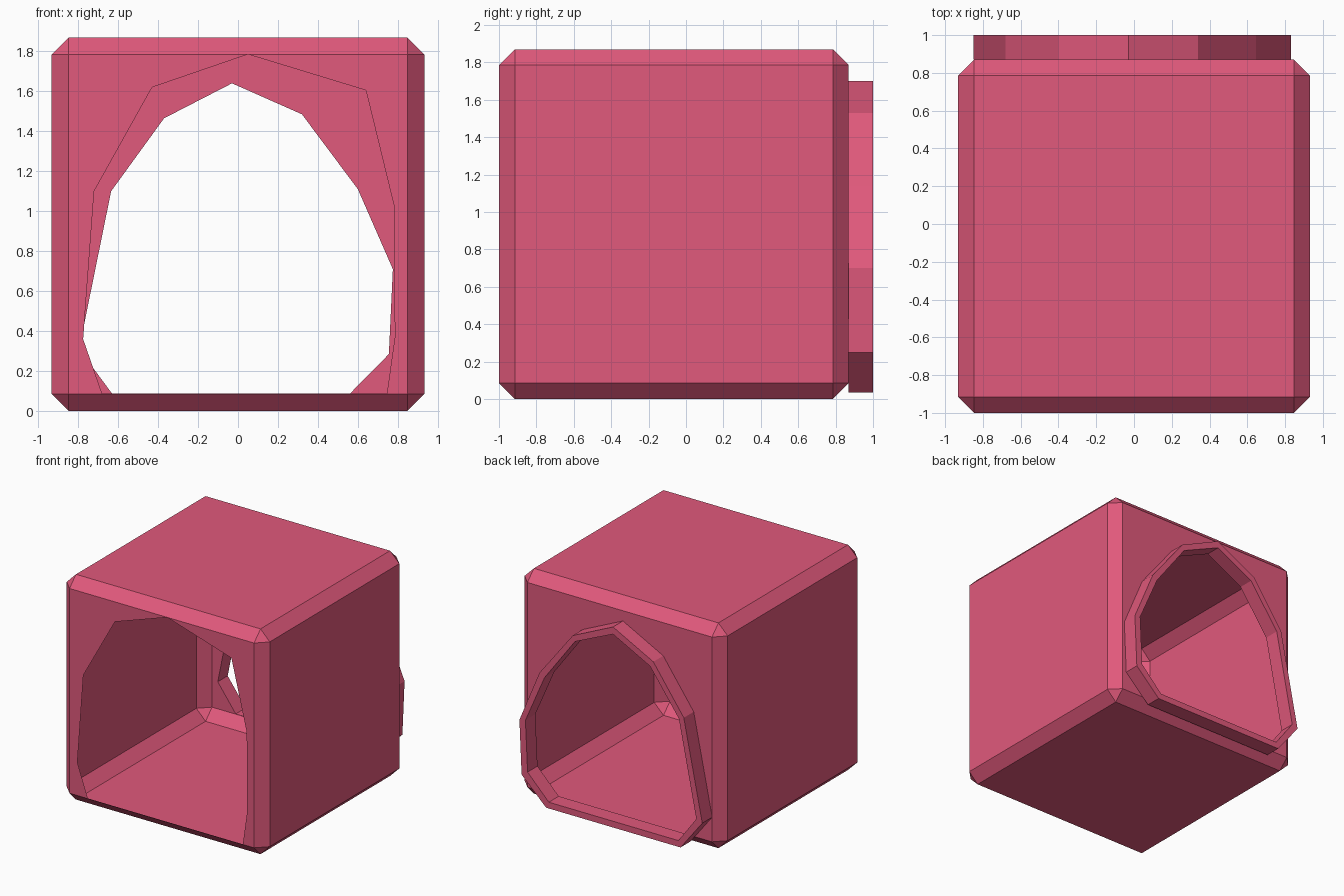
import bpy, bmesh

if "Cube" in bpy.data.objects:
    bpy.data.objects.remove(bpy.data.objects["Cube"])

C = 0.085  # chamfer size
FRONT_HOLE = [(0.05, 1.785), (0.64, 1.605), (0.78, 1.03), (0.785, 0.37), (0.745, 0.087),
              (-0.68, 0.087), (-0.775, 0.36), (-0.72, 1.10), (-0.43, 1.62)]
RIM_INNER = [(-0.03, 1.64), (0.32, 1.485), (0.60, 1.11), (0.775, 0.71), (0.755, 0.285),
             (0.56, 0.087), (-0.63, 0.087), (-0.795, 0.31), (-0.635, 1.10), (-0.37, 1.465)]
RIM_OUTER = [(-0.03, 1.70), (0.34, 1.53), (0.645, 1.14), (0.83, 0.70), (0.81, 0.25),
             (0.585, 0.035), (-0.65, 0.035), (-0.85, 0.29), (-0.68, 1.12), (-0.40, 1.51)]

pink = bpy.data.materials.new("pink")
pink.diffuse_color = (0.75, 0.10, 0.20, 1)
pink.use_nodes = True
pink.node_tree.nodes["Principled BSDF"].inputs["Base Color"].default_value = pink.diffuse_color


def finish(bm, name):
    mesh = bpy.data.meshes.new(name)
    bm.to_mesh(mesh)
    bm.free()
    mesh.materials.append(pink)
    obj = bpy.data.objects.new(name, mesh)
    bpy.context.collection.objects.link(obj)
    return obj


def loop_verts(bm, points, y):
    return [bm.verts.new((x, y, z)) for x, z in points]


def cut_opening(bm, side, points):
    """Replace the flat front (-1) or back (+1) panel by one with a hole."""
    face = max(bm.faces, key=lambda f: f.normal.y * side)
    y = face.calc_center_median().y
    border = list(face.edges)
    bmesh.ops.delete(bm, geom=[face], context='FACES_ONLY')
    vs = loop_verts(bm, points, y)
    hole = [bm.edges.new((vs[i - 1], vs[i])) for i in range(len(vs))]
    bmesh.ops.triangle_fill(bm, use_beauty=True, use_dissolve=False,
                            edges=border + hole, normal=(0, side, 0))
    bm.normal_update()


# Chamfered thin-walled box with a front and a back opening
bm = bmesh.new()
bmesh.ops.create_cube(bm, size=1)
for v in bm.verts:
    v.co = (v.co.x * 1.865, v.co.y * 1.87 - 0.065, (v.co.z + 0.5) * 1.87)
bmesh.ops.bevel(bm, geom=list(bm.edges), offset=C, segments=1, affect='EDGES')
bm.normal_update()
cut_opening(bm, -1, FRONT_HOLE)
cut_opening(bm, 1, RIM_INNER)
finish(bm, "box_shell")

# Raised rim around the back opening
bm = bmesh.new()
rings = [loop_verts(bm, RIM_INNER, 0.87), loop_verts(bm, RIM_INNER, 1.0),
         loop_verts(bm, RIM_OUTER, 1.0), loop_verts(bm, RIM_OUTER, 0.87)]
n = len(RIM_INNER)
for k in range(4):
    a, b = rings[k], rings[(k + 1) % 4]
    for i in range(n):
        j = (i + 1) % n
        bm.faces.new((a[i], a[j], b[j], b[i]))
bmesh.ops.recalc_face_normals(bm, faces=bm.faces)
finish(bm, "back_rim")
